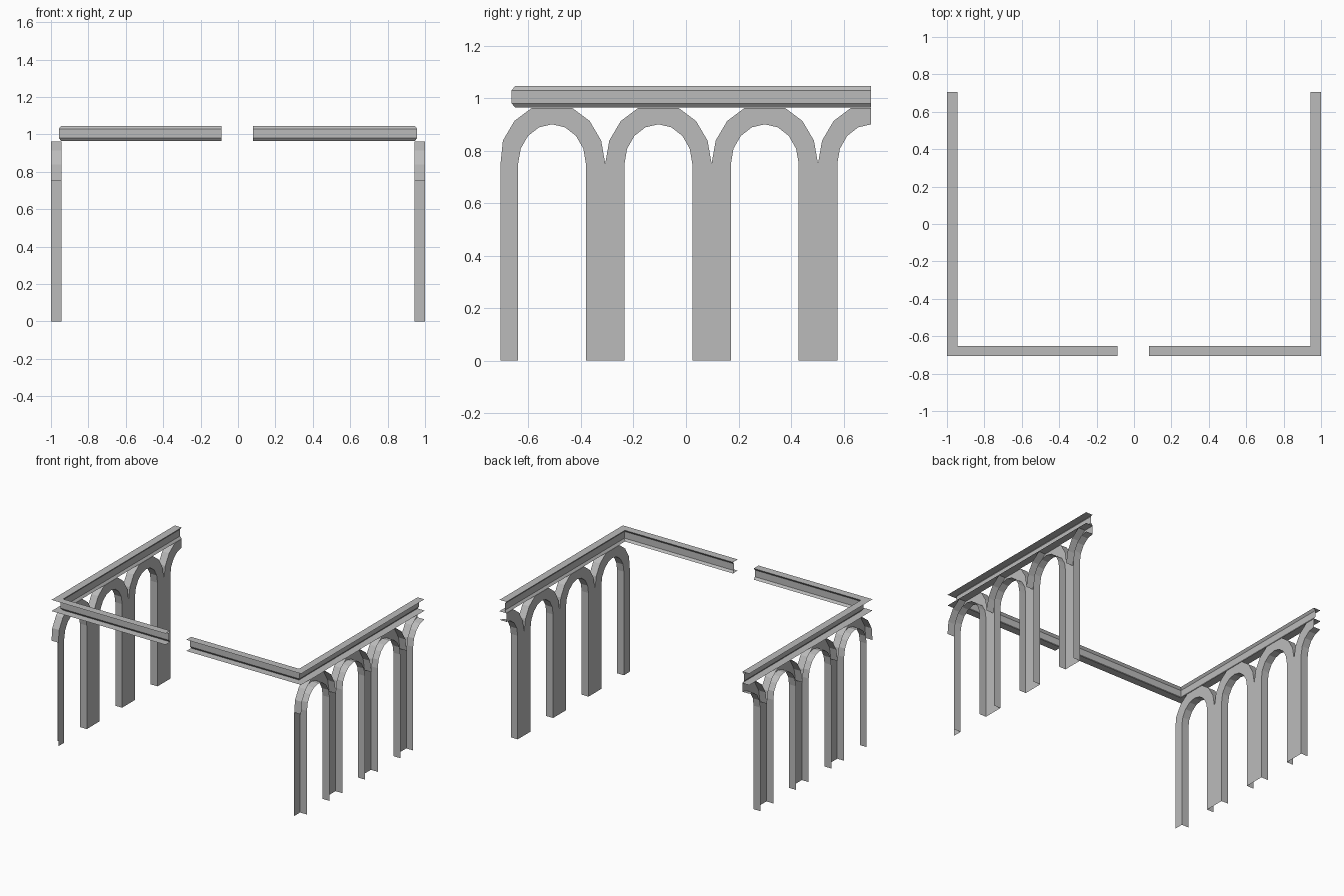
import bpy
import math

if "Cube" in bpy.data.objects:
    bpy.data.objects.remove(bpy.data.objects["Cube"], do_unlink=True)

metal = bpy.data.materials.new("grey_metal")
metal.use_nodes = True
GREY = (0.5, 0.5, 0.5, 1)
metal.diffuse_color = GREY
metal.node_tree.nodes["Principled BSDF"].inputs["Base Color"].default_value = GREY

INNER_X, INNER_Y, BACK_Y = 0.945, -0.651, 0.705
DEPTH = 0.055                      # flange projection
BEAM_LOW, BEAM_TOP = 0.964, 1.045
SPRING = 0.75                      # height where the arches start
PITCH = 0.405                      # arch spacing
STEPS = 8                          # segments per arch half circle


def make(name, verts, faces):
    mesh = bpy.data.meshes.new(name)
    mesh.from_pydata(verts, [], faces)
    mesh.materials.append(metal)
    obj = bpy.data.objects.new(name, mesh)
    bpy.context.collection.objects.link(obj)
    return obj


def strip(rows):
    """Join equally long rows of points with quads."""
    n = len(rows[0])
    verts = [p for row in rows for p in row]
    faces = [(r * n + i, r * n + i + 1, (r + 1) * n + i + 1, (r + 1) * n + i)
             for r in range(len(rows) - 1) for i in range(n - 1)]
    return verts, faces


def beam(side, name, gap):
    """Open channel with flanges outward, mitred around the front corner."""
    profile = [(DEPTH, BEAM_TOP), (0, BEAM_TOP), (0.013, BEAM_TOP - 0.016),
               (0.013, BEAM_LOW + 0.016), (0, BEAM_LOW), (DEPTH, BEAM_LOW)]
    rows = [[(side * gap, INNER_Y - d, z) for d, z in profile],
            [(side * (INNER_X + d), INNER_Y - d, z) for d, z in profile],
            [(side * (INNER_X + d), BACK_Y, z) for d, z in profile]]
    make(name, *strip(rows))


def arc(centre, ry, rz, first, last):
    pts = []
    for i in range(first, last + 1):
        a = math.pi * i / STEPS
        y = max(centre - ry * math.cos(a), INNER_Y - DEPTH)
        pts.append((y, min(SPRING + rz * math.sin(a), BEAM_LOW - 0.002)))
    return pts


def arch(side, name, centre, last):
    """Arch web with its legs, plus the flanges around both curves."""
    inner = arc(centre, 0.129, 0.15, 0, last)
    outer = arc(centre, PITCH / 2, 0.23, 0, last)
    # legs down to the ground
    inner = [(inner[0][0], 0)] + inner
    outer_web = [(outer[0][0], 0)] + outer
    if last == STEPS:
        inner.append((inner[-1][0], 0))
        outer_web.append((outer_web[-1][0], 0))
    near, far = side * INNER_X, side * (INNER_X + DEPTH)

    def at(x, pts):
        return [(x, y, z) for y, z in pts]

    verts, faces = [], []
    pieces = [strip([at(near, inner), at(near, outer_web)]),   # web
              strip([at(near, inner), at(far, inner)]),        # opening flange
              strip([at(near, outer), at(far, outer)])]        # upper flange
    for v, f in pieces:
        faces += [tuple(k + len(verts) for k in face) for face in f]
        verts += v
    make(name, verts, faces)


for side, word, gap in ((1, "left", 0.08), (-1, "right", 0.087)):
    beam(side, word + "_beam", gap)
    for i in range(4):
        arch(side, f"{word}_arch_{i + 1}", BACK_Y - (3 - i) * PITCH,
             STEPS if i < 3 else STEPS // 2)
